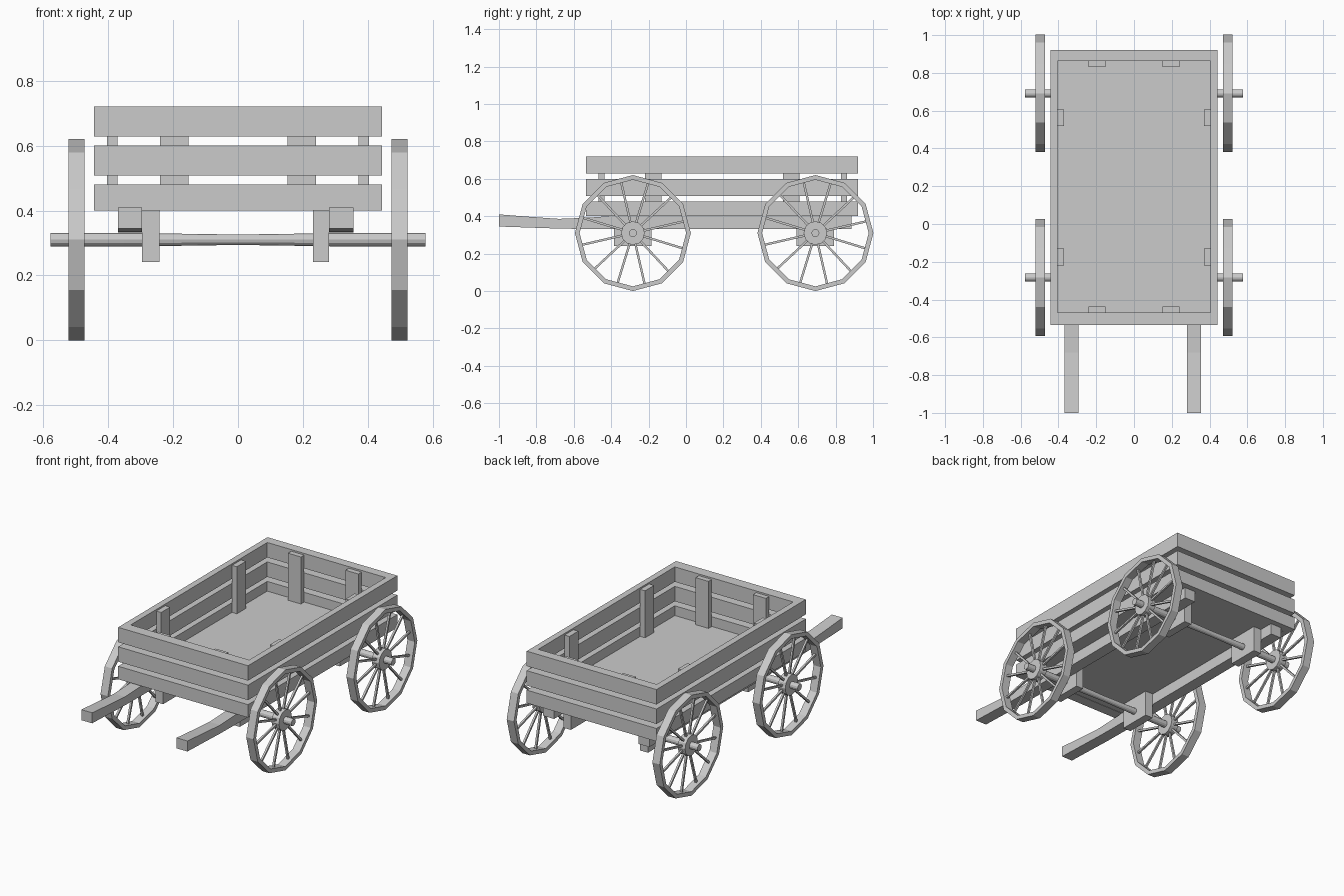
import bpy, bmesh, math
from mathutils import Matrix, Vector

if "Cube" in bpy.data.objects:
    bpy.data.objects.remove(bpy.data.objects["Cube"])


def finish(bm, name):
    bmesh.ops.recalc_face_normals(bm, faces=bm.faces)
    me = bpy.data.meshes.new(name)
    bm.to_mesh(me)
    bm.free()
    ob = bpy.data.objects.new(name, me)
    bpy.context.collection.objects.link(ob)
    return ob


def add_box(bm, x0, x1, y0, y1, z0, z1, rot=Matrix()):
    m = (rot @ Matrix.Translation(((x0 + x1) / 2, (y0 + y1) / 2, (z0 + z1) / 2))
         @ Matrix.Diagonal((x1 - x0, y1 - y0, z1 - z0, 1)))
    bmesh.ops.create_cube(bm, size=1, matrix=m)


def box(name, *dims):
    bm = bmesh.new()
    add_box(bm, *dims)
    return finish(bm, name)


def add_lathe(bm, profile, n, closed=False):
    """Revolve (x, radius) points about the x axis; cap the ends if open."""
    rings = [[bm.verts.new((x, r * math.cos(2 * math.pi * i / n), r * math.sin(2 * math.pi * i / n)))
              for i in range(n)] for x, r in profile]
    pairs = list(zip(rings, rings[1:]))
    if closed:
        pairs.append((rings[-1], rings[0]))
    else:
        bm.faces.new(rings[0])
        bm.faces.new(rings[-1])
    for a, b in pairs:
        for i in range(n):
            j = (i + 1) % n
            bm.faces.new((a[i], a[j], b[j], b[i]))


def prism(name, x0, x1, profile):
    """Extrude a (y, z) outline, given as bottom/top pairs, from x0 to x1."""
    bm = bmesh.new()
    rings = [[bm.verts.new(p) for p in ((x0, y, b), (x1, y, b), (x1, y, t), (x0, y, t))]
             for y, b, t in profile]
    bm.faces.new(rings[0])
    bm.faces.new(rings[-1])
    for a, b in zip(rings, rings[1:]):
        for i in range(4):
            j = (i + 1) % 4
            bm.faces.new((a[i], a[j], b[j], b[i]))
    return finish(bm, name)


W, IW = 0.443, 0.404            # body outer / inner half width
Y0, Y1, IY0, IY1 = -0.535, 0.92, -0.468, 0.862

# Three rings of boards around the body
for k, (z0, z1) in enumerate(((0.40, 0.48), (0.508, 0.60), (0.628, 0.72))):
    bm = bmesh.new()
    loops = []
    for z in (z0, z1):
        for w, a, b in ((W, Y0, Y1), (IW, IY0, IY1)):
            loops.append([bm.verts.new((x, y, z)) for x, y in ((-w, a), (w, a), (w, b), (-w, b))])
    lo, li, to, ti = loops
    for a, b in ((lo, li), (li, ti), (ti, to), (to, lo)):
        for i in range(4):
            j = (i + 1) % 4
            bm.faces.new((a[i], a[j], b[j], b[i]))
    finish(bm, f"side_boards_{k + 1}")

# Floor
box("floor", -IW, IW, IY0, IY1, 0.402, 0.42)

# Inner posts holding the boards
bm = bmesh.new()
for s in (-1, 1):
    for yc in (-0.175, 0.563):
        x0, x1 = sorted((s * 0.371, s * IW))
        add_box(bm, x0, x1, yc - 0.044, yc + 0.044, 0.41, 0.71)
    for y0, y1 in ((IY0, -0.436), (0.83, IY1)):
        add_box(bm, s * 0.196 - 0.044, s * 0.196 + 0.044, y0, y1, 0.41, 0.71)
finish(bm, "posts")

# Long rails that become the front shafts
rail = ((-1.0, 0.345, 0.41), (-0.85, 0.34, 0.398), (-0.68, 0.334, 0.386),
        (-0.53, 0.332, 0.392), (-0.40, 0.332, 0.401), (0.885, 0.332, 0.401))
prism("left_shaft", -0.369, -0.295, rail)
prism("right_shaft", 0.281, 0.355, rail)

for label, yc in (("front", -0.284), ("rear", 0.692)):
    # Axle, slightly waisted in the middle
    bm = bmesh.new()
    add_lathe(bm, [(-0.577, 0.021), (-0.35, 0.021), (0, 0.016), (0.35, 0.021), (0.577, 0.021)], 12)
    finish(bm, label + "_axle").location = (0, yc, 0.31)

    # Axle brackets inside the rails
    box(label + "_left_bracket", -0.295, -0.242, yc - 0.1, yc + 0.1, 0.242, 0.402)
    box(label + "_right_bracket", 0.231, 0.281, yc - 0.1, yc + 0.1, 0.242, 0.402)

    # Wheels: twelve-sided rim, hub and spokes
    for side, s in (("left", -1), ("right", 1)):
        bm = bmesh.new()
        h = 0.025
        add_lathe(bm, [(-h, 0.31), (h, 0.31), (h, 0.285), (-h, 0.285)], 12, closed=True)
        add_lathe(bm, [(-h, 0.063), (h, 0.063)], 12)
        for i in range(12):
            rot = Matrix.Rotation(math.radians(13 + 30 * i), 4, 'X')
            add_box(bm, -0.006, 0.006, 0.05, 0.282, -0.006, 0.006, rot)
        finish(bm, f"{label}_{side}_wheel").location = (s * 0.497, yc, 0.31)
